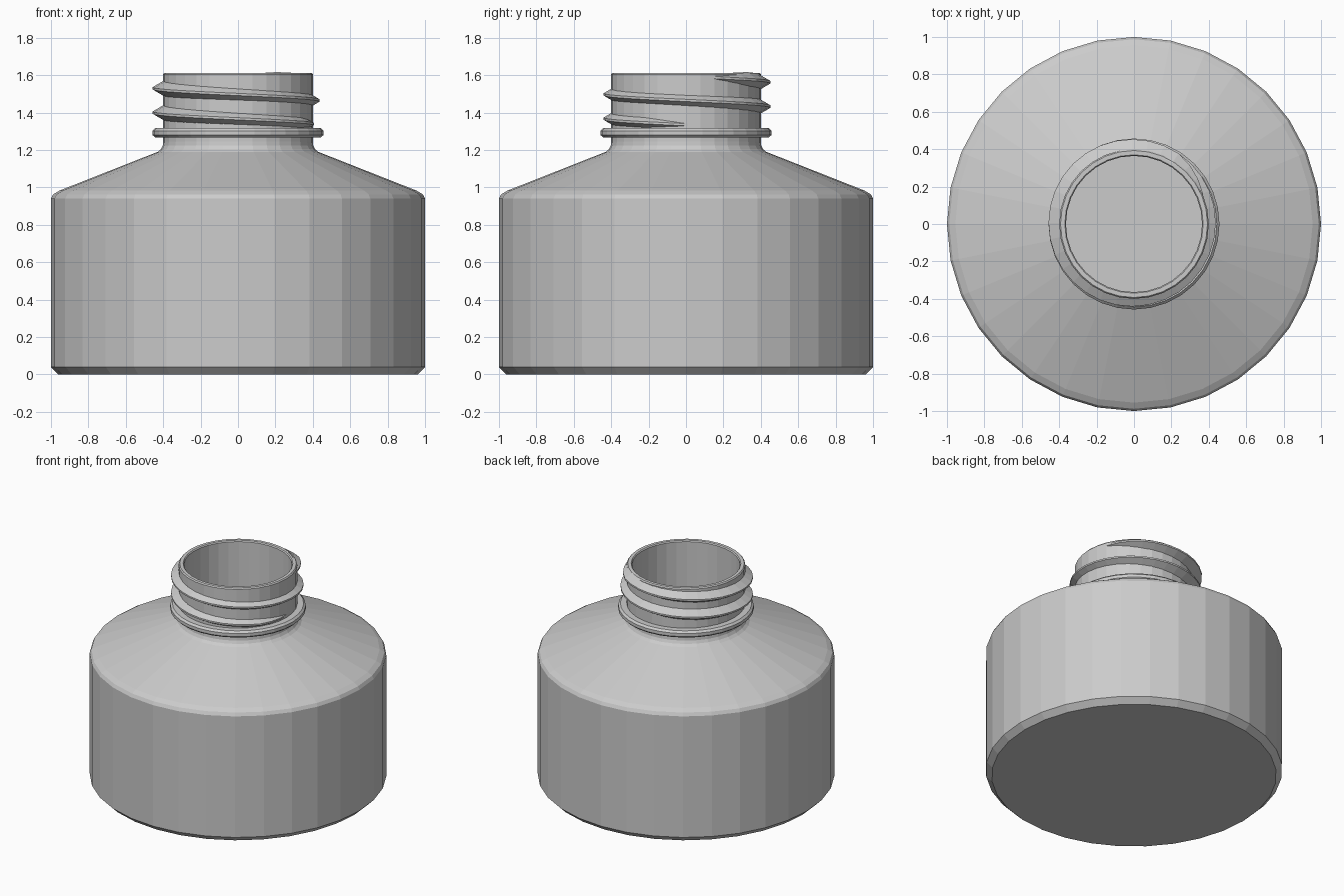
import bpy, bmesh
from math import sin, cos, radians

if "Cube" in bpy.data.objects:
    bpy.data.objects.remove(bpy.data.objects["Cube"])

SIDES = 32


def make_object(name, bm):
    bmesh.ops.recalc_face_normals(bm, faces=bm.faces)
    mesh = bpy.data.meshes.new(name)
    bm.to_mesh(mesh)
    bm.free()
    ob = bpy.data.objects.new(name, mesh)
    bpy.context.collection.objects.link(ob)
    return ob


def bridge(bm, a, b, closed=True):
    n = len(a)
    for i in range(n if closed else n - 1):
        j = (i + 1) % n
        bm.faces.new((a[i], a[j], b[j], b[i]))


def lathe(name, profile):
    bm = bmesh.new()
    rings = [[bm.verts.new((r * cos(radians(360 * i / SIDES)),
                            r * sin(radians(360 * i / SIDES)), z))
              for i in range(SIDES)] for r, z in profile]
    for a, b in zip(rings, rings[1:]):
        bridge(bm, a, b)
    bm.faces.new(rings[0])
    bm.faces.new(rings[-1])
    return make_object(name, bm)


# Hollow bottle: outer wall with neck collar, then rim and inner wall
outer = [(0.96, 0), (1.0, 0.04), (1.0, 0.94), (0.988, 0.963), (0.955, 0.983),
         (0.43, 1.19), (0.412, 1.205), (0.402, 1.225), (0.40, 1.245),
         (0.40, 1.267), (0.443, 1.267), (0.457, 1.28), (0.457, 1.303),
         (0.443, 1.317), (0.40, 1.317), (0.40, 1.605), (0.393, 1.613)]
inner = [(0.37, 1.613), (0.364, 1.605), (0.364, 1.235), (0.375, 1.195),
         (0.41, 1.16), (0.94, 0.95), (0.965, 0.93), (0.965, 0.05), (0.95, 0.035)]
lathe("bottle", outer + inner)

# Screw thread: blunt triangular section swept down two turns, fading at the ends
bm = bmesh.new()
sections = []
START, END, STEP = 11.25, 731.25, 11.25
count = int((END - START) / STEP)
for k in range(count + 1):
    deg = START + STEP * k
    fade = min(1, 0.05 + k / 4, 0.05 + (count - k) / 4)
    z = 1.595 - 0.13 * deg / 360
    peak = 0.394 + 0.053 * fade
    half = 0.012 + 0.030 * fade
    a = radians(deg)
    sections.append([bm.verts.new((r * cos(a) - 0.01, r * sin(a) + 0.006, z + dz))
                     for r, dz in ((0.385, half), (peak, 0.006),
                                   (peak, -0.006), (0.385, -half))])
for a, b in zip(sections, sections[1:]):
    bridge(bm, a, b)
bm.faces.new(sections[0])
bm.faces.new(sections[-1])
make_object("screw_thread", bm)
